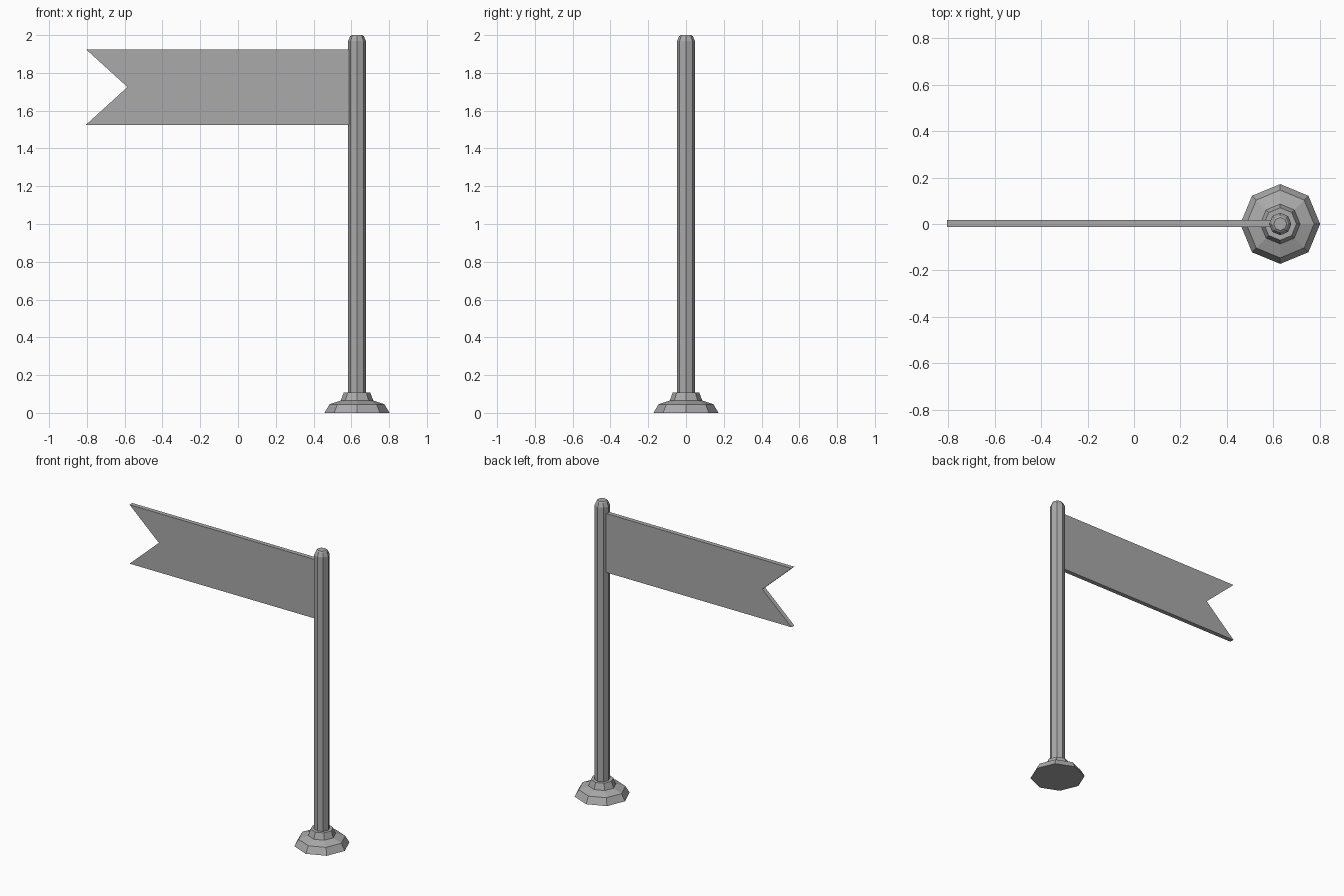
import bpy, bmesh
from math import cos, sin, pi

if "Cube" in bpy.data.objects:
    bpy.data.objects.remove(bpy.data.objects["Cube"], do_unlink=True)

POLE_X = 0.63
SIDES = 8

grey = bpy.data.materials.new("grey")
grey.use_nodes = True
colour = (0.4, 0.4, 0.4, 1)
grey.diffuse_color = colour
grey.node_tree.nodes["Principled BSDF"].inputs["Base Color"].default_value = colour


def finish(name, bm):
    bmesh.ops.recalc_face_normals(bm, faces=bm.faces)
    mesh = bpy.data.meshes.new(name)
    bm.to_mesh(mesh)
    bm.free()
    mesh.materials.append(grey)
    obj = bpy.data.objects.new(name, mesh)
    bpy.context.collection.objects.link(obj)
    return obj


def turned(name, profile):
    """Octagonal turned solid from (radius, height) pairs."""
    bm = bmesh.new()
    rings = [[bm.verts.new((POLE_X + r * cos(2 * pi * i / SIDES),
                            r * sin(2 * pi * i / SIDES), z))
              for i in range(SIDES)] for r, z in profile]
    for low, high in zip(rings, rings[1:]):
        for i in range(SIDES):
            j = (i + 1) % SIDES
            bm.faces.new((low[i], low[j], high[j], high[i]))
    bm.faces.new(rings[0])
    bm.faces.new(rings[-1])
    return finish(name, bm)


# Stepped foot with collar
turned("base", [(0.172, 0), (0.146, 0.045), (0.086, 0.066), (0.07, 0.108), (0.045, 0.108)])

# Pole with a rounded-off tip
turned("pole", [(0.048, 0.09), (0.048, 1.968), (0.036, 1.994), (0.028, 2.0)])

# Swallowtail flag, extruded through its thickness
bm = bmesh.new()
outline = [(0.6, 1.525), (0.6, 1.925), (-0.805, 1.925), (-0.585, 1.725), (-0.805, 1.525)]
face = bm.faces.new([bm.verts.new((x, -0.013, z)) for x, z in outline])
side = bmesh.ops.extrude_face_region(bm, geom=[face])
bmesh.ops.translate(bm, vec=(0, 0.03, 0),
                    verts=[v for v in side["geom"] if isinstance(v, bmesh.types.BMVert)])
finish("flag", bm)
